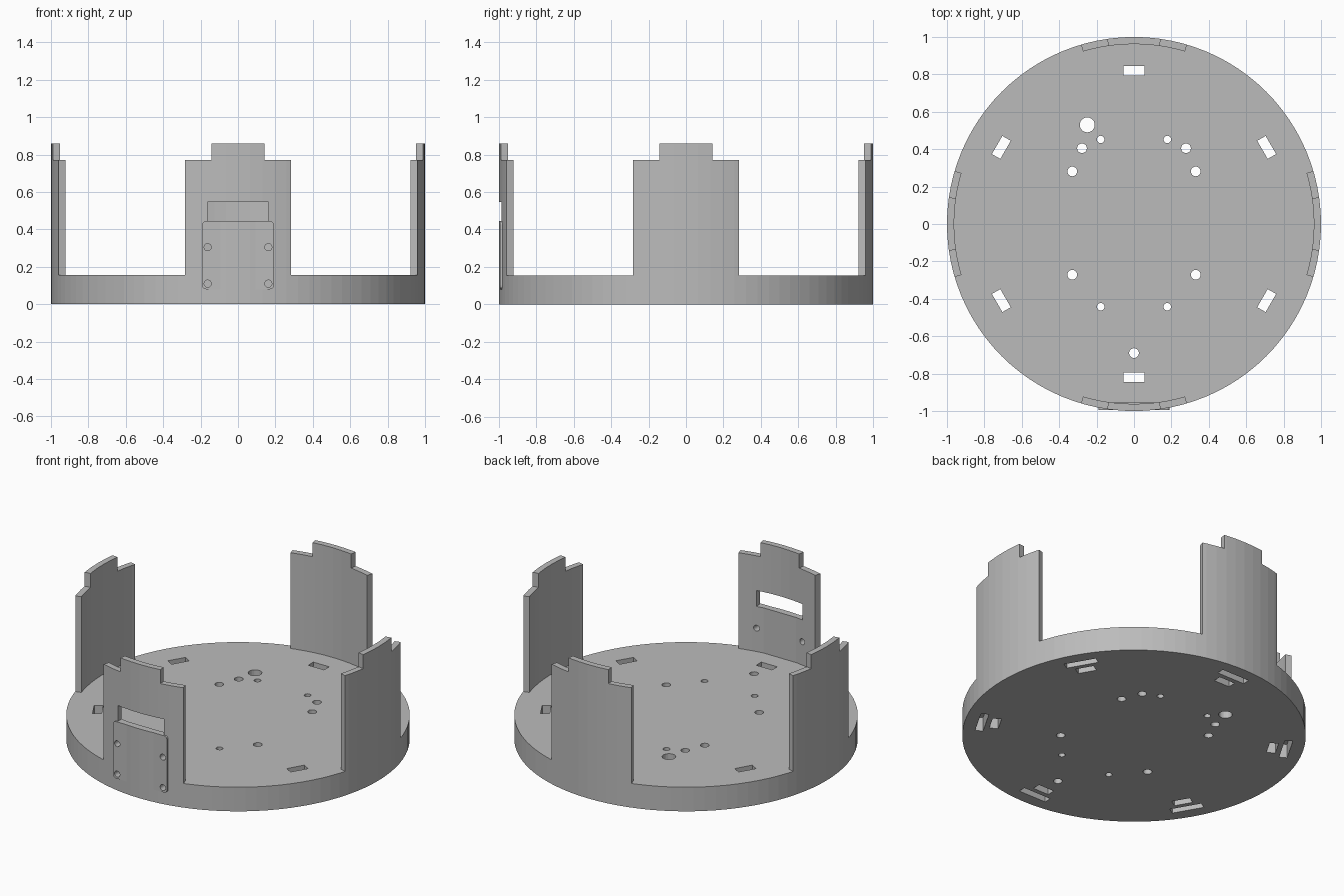
import bpy, bmesh, math
from mathutils import Matrix, Vector

if "Cube" in bpy.data.objects:
    bpy.data.objects.remove(bpy.data.objects["Cube"])

N = 96                      # sides of the round outline
STEP = 2 * math.pi / N
BASE_H, SHOULDER, TOP = 0.155, 0.77, 0.86
SHIFT = 0.005               # small offset of the hole pattern along y

grey = bpy.data.materials.new("plain grey")
grey.diffuse_color = (0.5, 0.5, 0.5, 1)
grey.use_nodes = True
grey.node_tree.nodes["Principled BSDF"].inputs["Base Color"].default_value = grey.diffuse_color


def finish(name, bm, helper=False):
    bmesh.ops.recalc_face_normals(bm, faces=bm.faces[:])
    me = bpy.data.meshes.new(name)
    bm.to_mesh(me)
    bm.free()
    me.materials.append(grey)
    ob = bpy.data.objects.new(name, me)
    bpy.context.collection.objects.link(ob)
    if helper:
        ob.hide_render = True
        ob.hide_viewport = True
    return ob


def prism(bm, pts, vec):
    """Extrude a closed outline along vec."""
    a = [bm.verts.new(p) for p in pts]
    b = [bm.verts.new(Vector(p) + Vector(vec)) for p in pts]
    bm.faces.new(a)
    bm.faces.new(b[::-1])
    for i in range(len(a)):
        j = (i + 1) % len(a)
        bm.faces.new((a[i], b[i], b[j], a[j]))


def box(bm, x, y, z, rot=0.0):
    pts = [(x[0], y[0], z[0]), (x[1], y[0], z[0]), (x[1], y[1], z[0]), (x[0], y[1], z[0])]
    m = Matrix.Rotation(rot, 3, 'Z')
    prism(bm, [m @ Vector(p) for p in pts], (0, 0, z[1] - z[0]))


def on_rim(r, a, z):
    """Point on the many-sided rim at any angle."""
    k = r * math.cos(STEP / 2) / math.cos(a % STEP - STEP / 2)
    return (k * math.cos(a), k * math.sin(a), z)


def arc_block(name, centre, half, z0, z1):
    """Curved wall segment with radial ends."""
    n = int(half / STEP)
    angs = [centre - half] + [centre + i * STEP for i in range(-n, n + 1)] + [centre + half]
    bm = bmesh.new()
    pts = [on_rim(1.0, a, z0) for a in angs] + [on_rim(0.962, a, z0) for a in reversed(angs)]
    prism(bm, pts, (0, 0, z1 - z0))
    return finish(name, bm)


def cut(ob, cutter):
    mod = ob.modifiers.new("cut", 'BOOLEAN')
    mod.operation = 'DIFFERENCE'
    mod.solver = 'EXACT'
    mod.object = cutter


# Round base
bm = bmesh.new()
prism(bm, [on_rim(1.0, i * STEP, 0) for i in range(N)], (0, 0, BASE_H))
base = finish("round_base", bm)

# Base openings: round holes, strap slots and blind slots underneath
bm = bmesh.new()
holes = [(-0.25, 0.525, 0.04), (0, -0.695, 0.026)]
for s in (-1, 1):
    holes += [(s * 0.278, 0.4, 0.026), (s * 0.33, 0.276, 0.026), (s * 0.33, -0.276, 0.026),
              (s * 0.178, 0.447, 0.02), (s * 0.178, -0.447, 0.02)]
for x, y, r in holes:
    prism(bm, [(x + r * math.cos(t * math.pi / 12), y + SHIFT + r * math.sin(t * math.pi / 12), -0.1)
               for t in range(24)], (0, 0, 0.4))
for i in range(6):
    a = i * math.pi / 3
    box(bm, (-0.056, 0.056), (0.793, 0.845), (-0.1, 0.3), a)
    box(bm, (-0.098, 0.098), (0.875, 0.922), (-0.1, 0.09), a)
cut(base, finish("base_hole_cutter", bm, True))

# Four upright walls, each with a narrower tab on top
walls = {}
for name, deg in (("right", 0), ("back", 90), ("left", 180), ("front", 270)):
    c = math.radians(deg)
    walls[name] = arc_block(name + "_wall", c, math.radians(16.45), BASE_H, SHOULDER)
    arc_block(name + "_tab", c, math.radians(8.2), SHOULDER, TOP)

# Flat mounting plate on the front wall, rounded corners
X, Z0, Z1, R = 0.191, 0.08, 0.445, 0.02
outline = []
for cx, cz, start in ((X - R, Z1 - R, 0), (-X + R, Z1 - R, 90), (-X + R, Z0 + R, 180), (X - R, Z0 + R, 270)):
    for k in range(5):
        t = math.radians(start + k * 22.5)
        outline.append((cx + R * math.cos(t), -0.995, cz + R * math.sin(t)))
bm = bmesh.new()
prism(bm, outline, (0, 0.04, 0))
plate = finish("mounting_plate", bm)

# Screw holes through plate, wall and into the base edge
bm = bmesh.new()
for x in (-0.162, 0.162):
    for z in (0.11, 0.305):
        prism(bm, [(x + 0.019 * math.cos(t * math.pi / 12), -1.1, z + 0.019 * math.sin(t * math.pi / 12))
                   for t in range(24)], (0, 0.18, 0))
screws = finish("screw_hole_cutter", bm, True)
for ob in (base, walls["front"], plate):
    cut(ob, screws)

# Window above the plate
bm = bmesh.new()
box(bm, (-0.164, 0.164), (-1.1, -0.9), (0.445, 0.547))
cut(walls["front"], finish("window_cutter", bm, True))
